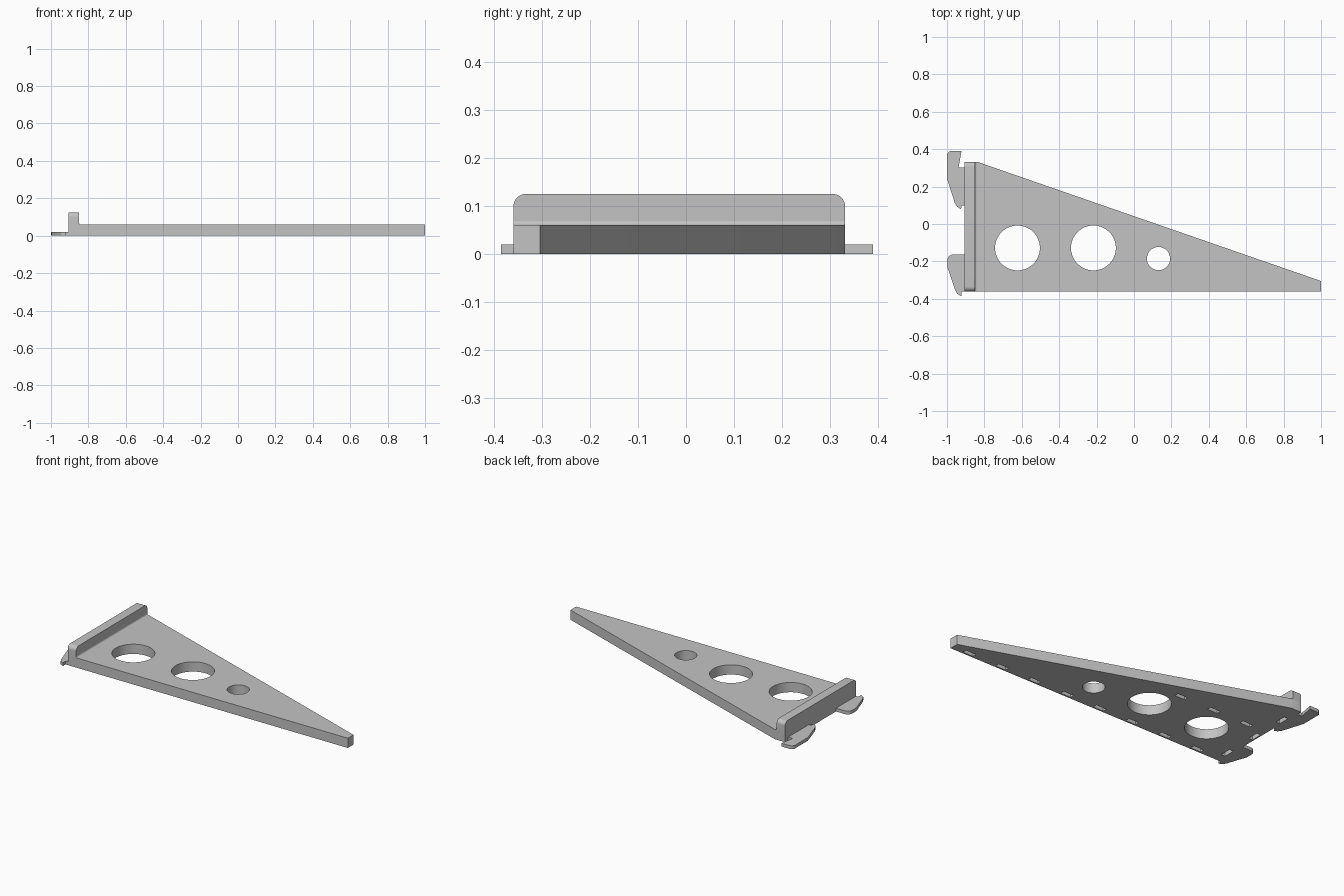
import bpy, bmesh, math
from mathutils import Vector

cube = bpy.data.objects.get("Cube")
if cube:
    bpy.data.objects.remove(cube, do_unlink=True)

grey = bpy.data.materials.new("light grey metal")
grey.use_nodes = True
grey.diffuse_color = (0.55, 0.55, 0.55, 1)
grey.node_tree.nodes["Principled BSDF"].inputs["Base Color"].default_value = grey.diffuse_color


def prism(name, points, offset):
    """Closed outline of 3D points, extruded by the offset vector."""
    bm = bmesh.new()
    face = bm.faces.new([bm.verts.new(p) for p in points])
    grown = bmesh.ops.extrude_face_region(bm, geom=[face])["geom"]
    bmesh.ops.translate(bm, verts=[v for v in grown if isinstance(v, bmesh.types.BMVert)],
                        vec=Vector(offset))
    bmesh.ops.recalc_face_normals(bm, faces=bm.faces)
    mesh = bpy.data.meshes.new(name)
    bm.to_mesh(mesh)
    bm.free()
    mesh.materials.append(grey)
    obj = bpy.data.objects.new(name, mesh)
    bpy.context.collection.objects.link(obj)
    return obj


def flat(name, outline, z0, z1):
    return prism(name, [(x, y, z0) for x, y in outline], (0, 0, z1 - z0))


def arc(cx, cy, r, start, end, steps):
    angles = [math.radians(start + (end - start) * i / steps) for i in range(steps + 1)]
    return [(cx + r * math.cos(a), cy + r * math.sin(a)) for a in angles]


def rectangle(cx, cy, w, d):
    return [(cx + sx * w / 2, cy + sy * d / 2)
            for sx, sy in ((-1, -1), (1, -1), (1, 1), (-1, 1))]


THICK = 0.06
BACK, INNER = -0.907, -0.85
LOW, HIGH = -0.36, 0.332

# Tapered arm plate
plate = flat("arm_plate", [(BACK, LOW), (1, LOW), (1, -0.305), (-0.837, HIGH), (BACK, HIGH)],
             0, THICK)

# Round lightening holes
cutters = [flat("hole_cutter", arc(x, y, r, 0, 354.375, 63), -0.1, 0.2)
           for x, y, r in ((-0.623, -0.128, 0.12), (-0.217, -0.128, 0.12), (0.131, -0.185, 0.062))]

# Blind slots on the underside: long edge, middle row, mounting end
PITCH = 0.231
slots = [(0.885 - PITCH * i, -0.337, 0.07, 0.026) for i in range(8)]
slots += [(-0.3 - PITCH * i, 0.042, 0.07, 0.026) for i in range(3)]
slots += [(-0.885, -0.265 + PITCH * i, 0.026, 0.07) for i in range(3)]
cutters += [flat("slot_cutter", rectangle(*s), -0.05, 0.035) for s in slots]

for cutter in cutters:
    cutter.hide_render = True
    cut = plate.modifiers.new("cut", "BOOLEAN")
    cut.operation = "DIFFERENCE"
    cut.solver = "EXACT"
    cut.object = cutter

# Bake the cuts and drop the cutters
graph = bpy.context.evaluated_depsgraph_get()
baked = bpy.data.meshes.new_from_object(plate.evaluated_get(graph))
plate.modifiers.clear()
plate.data = baked
for cutter in cutters:
    bpy.data.objects.remove(cutter, do_unlink=True)

# Upright flange with rounded upper corners
R, TOP = 0.025, 0.125
profile = [(LOW, THICK), (HIGH, THICK)]
profile += arc(HIGH - R, TOP - R, R, 0, 90, 8) + arc(LOW + R, TOP - R, R, 90, 180, 8)
flange = prism("mounting_flange", [(BACK, y, z) for y, z in profile], (INNER - BACK, 0, 0))

# Small fillet where the flange meets the plate
F = 0.009
curve = [(INNER, THICK)] + arc(INNER + F, THICK + F, F, 180, 270, 4)
fillet = prism("flange_fillet", [(x, LOW, z) for x, z in curve], (0, HIGH - LOW, 0))

# Thin hooks on the mounting end
upper = [(-0.922, 0.39)] + arc(-0.976, 0.366, 0.024, 90, 180, 5)
upper += [(-1, 0.243), (-0.958, 0.112), (-0.945, 0.092), (-0.925, 0.08), (-0.92, 0.1),
          (BACK, 0.1), (BACK, 0.302), (-0.938, 0.302)]
lower = [(BACK, -0.163)] + arc(-0.967, -0.193, 0.03, 90, 180, 5)
lower += [(-0.997, -0.233), (-0.957, -0.352), (-0.945, -0.374), (-0.922, -0.386),
          (-0.922, LOW), (BACK, LOW)]
hooks = [flat("upper_hook", upper, 0, 0.02), flat("lower_hook", lower, 0, 0.02)]

# Smooth round walls, sharp edges kept
bpy.ops.object.select_all(action="DESELECT")
for obj in [plate, flange, fillet] + hooks:
    obj.select_set(True)
bpy.context.view_layer.objects.active = plate
bpy.ops.object.shade_smooth_by_angle(angle=math.radians(30))
